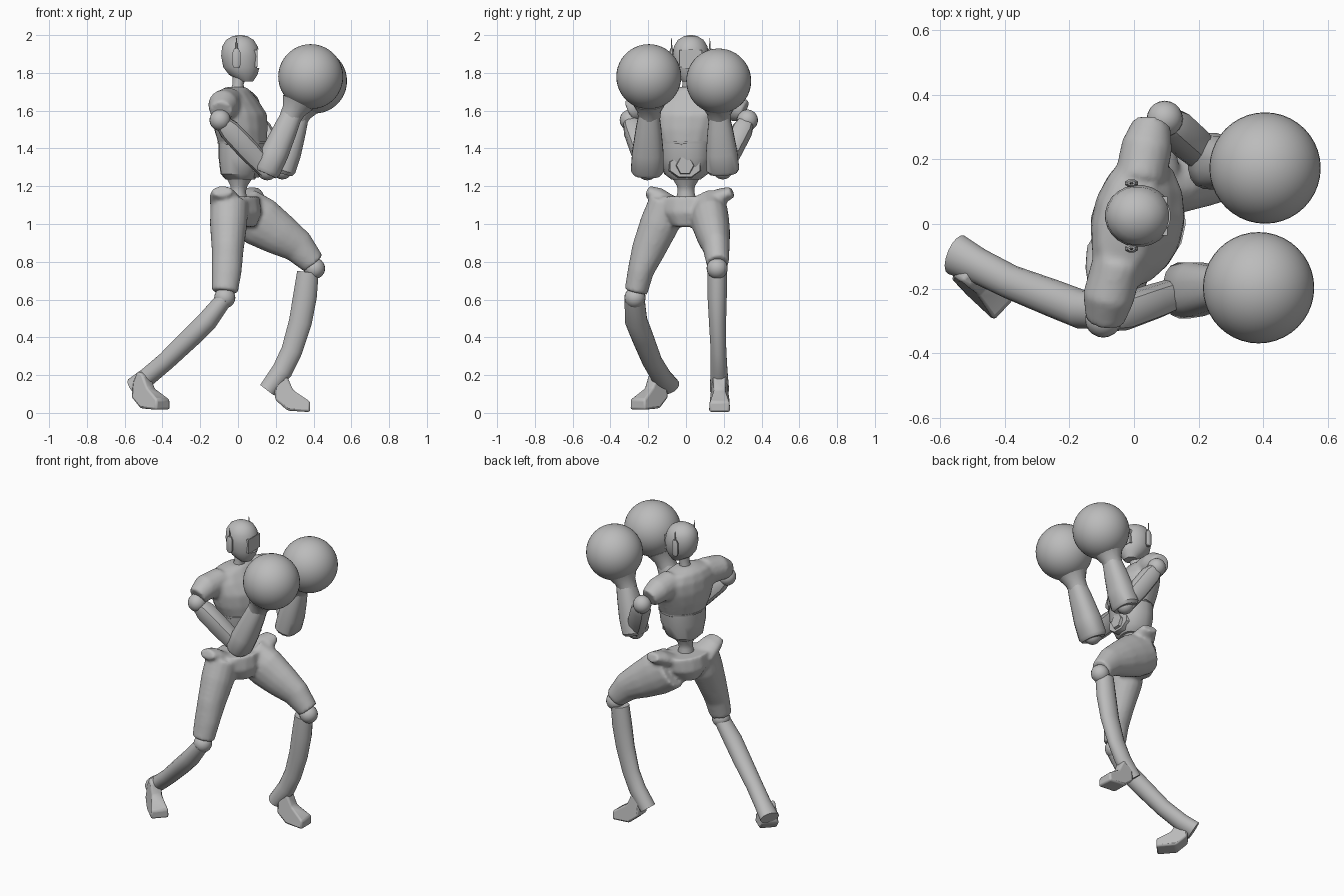
import bpy, bmesh, math
from mathutils import Vector, Matrix

if "Cube" in bpy.data.objects:
    bpy.data.objects.remove(bpy.data.objects["Cube"])

# single plain grey
grey = bpy.data.materials.new("plain grey")
grey.use_nodes = True
SHADE = (0.5, 0.5, 0.5, 1)
grey.diffuse_color = SHADE
grey.node_tree.nodes["Principled BSDF"].inputs["Base Color"].default_value = SHADE

UP = Vector((0, 0, 1))
SHOULDER_LINE = (.22, 1, 0)
HIP_LINE = (.35, 1, 0)


def finish(name, bm, angle=35):
    bmesh.ops.recalc_face_normals(bm, faces=bm.faces)
    mesh = bpy.data.meshes.new(name)
    bm.to_mesh(mesh)
    bm.free()
    ob = bpy.data.objects.new(name, mesh)
    bpy.context.collection.objects.link(ob)
    mesh.materials.append(grey)
    bpy.ops.object.select_all(action='DESELECT')
    bpy.context.view_layer.objects.active = ob
    ob.select_set(True)
    bpy.ops.object.shade_smooth_by_angle(angle=math.radians(angle))
    return ob


def add_loft(bm, stations, side=(0, 1, 0), normal=None, sides=16, power=1.0):
    """Rings of (x, y, z, half width, half depth) joined along a path."""
    points = [Vector(s[:3]) for s in stations]
    rings = []
    for i, station in enumerate(stations):
        along = normal or (points[min(i + 1, len(points) - 1)] - points[max(i - 1, 0)]).normalized()
        across = Vector(side)
        across = (across - along * across.dot(along)).normalized()
        deep = across.cross(along)
        ring = []
        for k in range(sides):
            t = math.tau * (k + .5) / sides
            c, s = math.cos(t), math.sin(t)
            c, s = (math.copysign(abs(v) ** power, v) for v in (c, s))
            ring.append(bm.verts.new(points[i] + across * c * station[3] + deep * s * station[4]))
        rings.append(ring)
    for low, high in zip(rings, rings[1:]):
        for k in range(sides):
            n = (k + 1) % sides
            bm.faces.new((low[k], low[n], high[n], high[k]))
    bm.faces.new(rings[0][::-1])
    bm.faces.new(rings[-1])


def loft(name, stations, **options):
    bm = bmesh.new()
    add_loft(bm, stations, **options)
    return finish(name, bm)


def ball(name, centre, radius, segments=20):
    bm = bmesh.new()
    bmesh.ops.create_uvsphere(bm, u_segments=segments, v_segments=segments // 2 + 2, radius=radius,
                              matrix=Matrix.Translation(centre))
    return finish(name, bm, 60)


def blended(name, lofts):
    """Several overlapping lofts fused into one soft garment-like shell."""
    bm = bmesh.new()
    for stations, options in lofts:
        add_loft(bm, stations, **options)
    ob = finish(name, bm)
    fuse = ob.modifiers.new("fuse", 'REMESH')
    fuse.mode = 'VOXEL'
    fuse.voxel_size = .011
    fuse.use_smooth_shade = True
    soften = ob.modifiers.new("soften", 'SMOOTH')
    soften.factor = .5
    soften.iterations = 6
    return ob


def box(name, centre, size):
    bm = bmesh.new()
    bmesh.ops.create_cube(bm, size=1, matrix=Matrix.LocRotScale(Vector(centre), None, Vector(size)))
    return finish(name, bm)


# head with a flat visor cut into the face
head = loft("head", [
    (.045, .02, 1.755, .04, .035), (.028, .02, 1.79, .07, .076), (.018, .025, 1.83, .088, .097),
    (.014, .025, 1.89, .096, .104), (.01, .025, 1.94, .09, .095), (.01, .025, 1.975, .068, .073),
    (.01, .025, 1.994, .036, .04), (.01, .025, 2, .01, .01)], normal=UP, sides=24)
cutter = box("visor_cutter", (.2, .025, 1.875), (.2, .13, .1))
cutter.hide_render = True
cutter.hide_viewport = True
cut = head.modifiers.new("visor", 'BOOLEAN')
cut.object = cutter
cut.operation = 'DIFFERENCE'
box("visor", (.085, .025, 1.875), (.036, .12, .09))
loft("neck", [(-.005, .01, 1.67, .05, .045), (.0, .015, 1.74, .033, .03),
              (.015, .02, 1.81, .045, .045)], normal=UP)

# ear pods and antennas
for label, y in (("right", -.076), ("left", .126)):
    loft(label + "_ear", [(-.008, y, 1.825, .01, .014), (-.008, y, 1.84, .013, .022),
                          (-.008, y, 1.91, .013, .022), (-.008, y, 1.93, .008, .012)],
         normal=UP, sides=8)
    loft(label + "_antenna", [(-.008, y, 1.92, .005, .007), (-.008, y, 1.985, .002, .002)],
         normal=UP, sides=6)

# chest with sleeve stubs
twist = dict(side=SHOULDER_LINE, normal=UP)
blended("chest", [
    ([(.025, .0, 1.415, .15, .125), (.015, .0, 1.5, .185, .14), (.01, .01, 1.58, .21, .142),
      (-.01, .01, 1.65, .22, .115), (-.02, .01, 1.7, .17, .085), (-.01, .01, 1.725, .06, .055)], twist),
    ([(-.05, -.12, 1.635, .08, .09), (-.08, -.23, 1.63, .08, .08), (-.09, -.3, 1.595, .06, .06)],
     dict(side=(1, 0, 0))),
    ([(.02, .14, 1.635, .08, .09), (.04, .24, 1.625, .08, .08), (.055, .31, 1.595, .06, .06)],
     dict(side=(1, 0, 0)))])

# belly, buckle and waist
loft("belly", [(.012, .0, 1.235, .075, .075), (.01, .0, 1.265, .115, .1),
               (.02, .0, 1.35, .14, .12), (.025, .0, 1.44, .146, .124)], power=.85, **twist)
loft("chest_hem", [(.025, .0, 1.425, .156, .132), (.025, .0, 1.437, .158, .134)], **twist)
loft("belly_frame", [(.08, -.005, 1.305, .095, .068), (.122, -.005, 1.305, .085, .06)], sides=8)
loft("belly_hexagon", [(.1, -.005, 1.31, .06, .055), (.138, -.005, 1.31, .048, .045)],
     sides=6, side=UP)
loft("waist", [(.0, .0, 1.09, .065, .06), (.0, .0, 1.17, .045, .042), (.005, .0, 1.2, .048, .045),
               (.01, .0, 1.26, .085, .08)], normal=UP)

# trousers: pelvis, hip corners and both thighs fused
swing = dict(side=HIP_LINE, normal=UP)
blended("trousers", [
    ([(.0, .01, .985, .08, .1), (-.005, .01, 1.06, .15, .13), (-.005, .01, 1.145, .16, .115)], swing),
    ([(-.06, -.08, 1.1, .09, .05), (-.08, -.15, 1.15, .075, .045), (-.085, -.205, 1.175, .055, .03)],
     dict(side=(1, 0, 0))),
    ([(.05, .1, 1.1, .09, .05), (.07, .18, 1.145, .075, .045), (.08, .245, 1.17, .05, .03)],
     dict(side=(1, 0, 0))),
    ([(-.045, -.1, 1.12, .095, .1), (-.05, -.14, 1, .105, .1), (-.055, -.2, .86, .09, .085),
      (-.06, -.24, .75, .07, .08), (-.07, -.265, .64, .062, .07)], {}),
    ([(.02, .12, 1.07, .1, .13), (.12, .13, 1.01, .1, .135), (.22, .145, .945, .09, .115),
      (.32, .16, .88, .072, .09), (.4, .168, .79, .06, .065)], {})])

# shins with flared heel ends
ball("right_knee", (-.07, -.27, .61), .056)
ball("left_knee", (.405, .165, .765), .056)
loft("right_shin", [(-.075, -.272, .6, .054, .045), (-.16, -.265, .49, .06, .055),
                    (-.25, -.23, .4, .058, .055), (-.38, -.18, .275, .053, .05),
                    (-.48, -.13, .19, .055, .05), (-.55, -.095, .14, .065, .05)])
loft("left_shin", [(.37, .165, .745, .052, .058), (.355, .165, .62, .052, .064),
                   (.33, .167, .48, .046, .062), (.285, .172, .33, .042, .057),
                   (.235, .175, .225, .045, .056), (.155, .177, .12, .052, .048)])


def foot(name, ankle, yaw):
    outline = [(-.04, .15), (-.01, .21), (.03, .19), (.06, .12), (.15, .06),
               (.15, .004), (.03, .012), (-.035, .07)]
    bm = bmesh.new()
    low = bm.faces.new([bm.verts.new((x, -.05, z)) for x, z in outline])
    grown = bmesh.ops.extrude_face_region(bm, geom=[low])["geom"]
    for v in grown:
        if isinstance(v, bmesh.types.BMVert):
            v.co.y = .05
    # wider at the toe, slimmer at the ankle
    for v in bm.verts:
        v.co.y *= 1.1 if v.co.z < .08 else .7
    bmesh.ops.transform(bm, verts=bm.verts,
                        matrix=Matrix.Translation(ankle) @ Matrix.Rotation(yaw, 4, 'Z'))
    ob = finish(name, bm)
    bevel = ob.modifiers.new("bevel", 'BEVEL')
    bevel.width = .012
    bevel.segments = 2


foot("left_foot", (.232, .178, 0), 0)
foot("right_foot", (-.505, -.155, .012), math.radians(-43))


# arms: shoulder ball, boxy upper arm, elbow, forearm and round glove
def arm(label, shoulder, elbow, wrist, glove):
    shoulder, elbow, wrist, glove = map(Vector, (shoulder, elbow, wrist, glove))
    ball(label + "_shoulder", shoulder, .056)

    def between(a, b, rows):
        return [(*a.lerp(b, t), wide, deep) for t, wide, deep in rows]

    loft(label + "_upper_arm", between(shoulder, elbow, [
        (.08, .045, .045), (.2, .054, .058), (.6, .052, .06), (1, .045, .05)]), sides=12, power=.7)
    ball(label + "_elbow", elbow, .054)
    loft(label + "_forearm", between(elbow, wrist, [
        (-.06, .075, .06), (.0, .088, .072), (.3, .084, .074), (.7, .068, .064),
        (.93, .056, .056)]), power=.8)
    loft(label + "_glove_cuff", between(wrist, glove, [
        (-.25, .058, .058), (.0, .064, .064), (.25, .09, .09)]))
    ball(label + "_glove", glove, .172, 40)


arm("right", (-.095, -.295, 1.55), (.155, -.205, 1.285), (.295, -.195, 1.6), (.385, -.197, 1.78))
arm("left", (.095, .325, 1.55), (.235, .195, 1.29), (.325, .175, 1.585), (.405, .173, 1.757))
